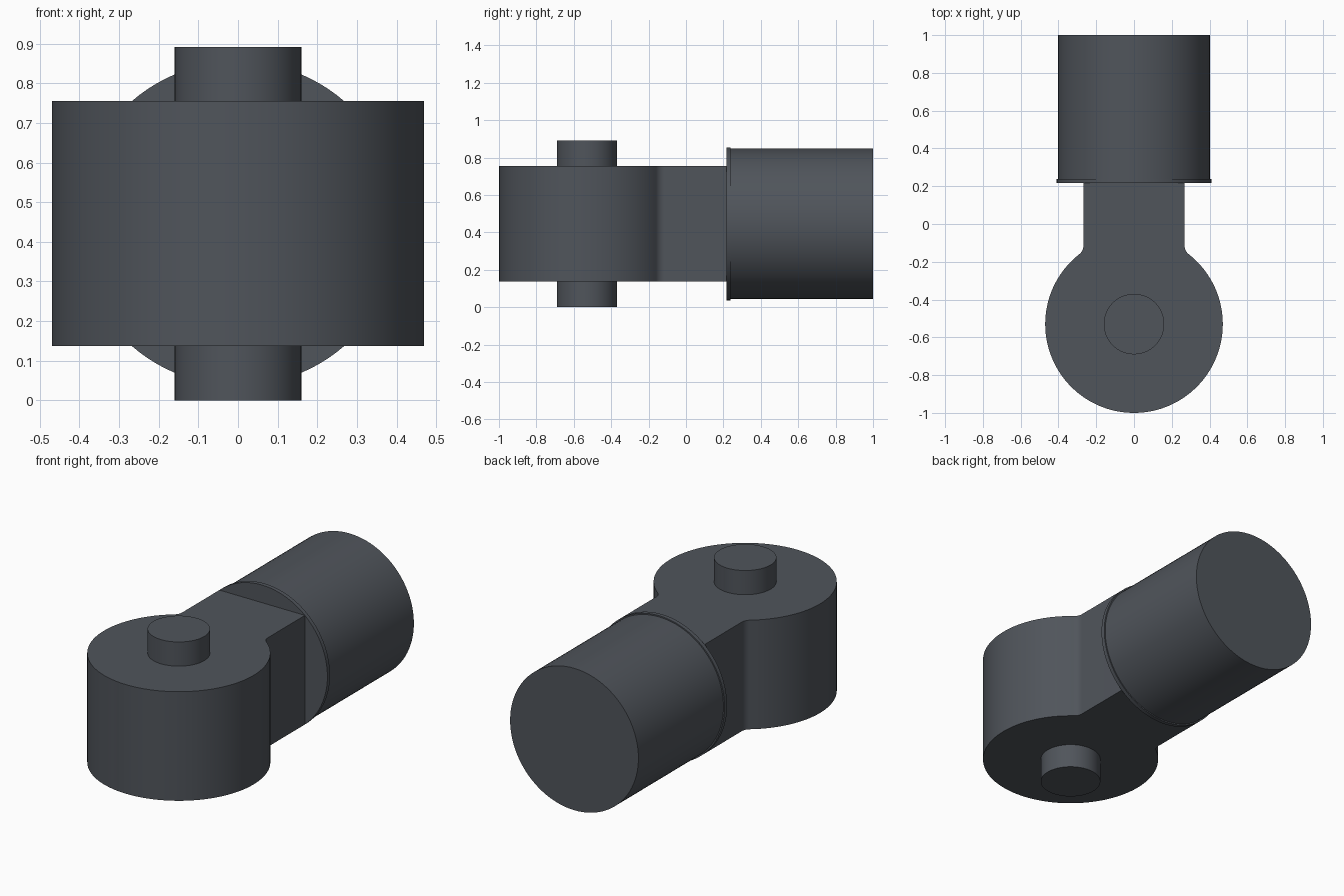
import bpy
import bmesh
import math

cube = bpy.data.objects.get("Cube")
if cube:
    bpy.data.objects.remove(cube, do_unlink=True)

# Main dimensions
MID_Z = 0.446
HEAD_Y, HEAD_R = -0.53, 0.47
NECK_HALF, NECK_END = 0.268, 0.225
FILLET = 0.055
BOTTOM, TOP = 0.137, 0.755

steel = bpy.data.materials.new("dark grey steel")
steel.use_nodes = True
COLOUR = (0.080, 0.090, 0.105, 1.0)
steel.diffuse_color = COLOUR
steel.node_tree.nodes["Principled BSDF"].inputs["Base Color"].default_value = COLOUR


def finish(obj, name):
    """Name, colour and smooth a part, keeping its edges sharp."""
    obj.name = obj.data.name = name
    obj.data.materials.append(steel)
    bpy.ops.object.select_all(action="DESELECT")
    obj.select_set(True)
    bpy.context.view_layer.objects.active = obj
    bpy.ops.object.shade_smooth_by_angle(angle=math.radians(30))


def cylinder(name, radius, length, centre, tilt=0.0):
    bpy.ops.mesh.primitive_cylinder_add(vertices=96, radius=radius, depth=length,
                                        location=centre, rotation=(tilt, 0, 0))
    finish(bpy.context.object, name)


def arc(cx, cy, r, start, end, steps):
    return [(cx + r * math.cos(start + (end - start) * i / steps),
             cy + r * math.sin(start + (end - start) * i / steps))
            for i in range(steps + 1)]


# Round head and neck: one keyhole outline with filleted inner corners
fx = NECK_HALF + FILLET
dy = math.sqrt((HEAD_R + FILLET) ** 2 - fx ** 2)
touch = math.atan2(dy, fx)
half = arc(0, HEAD_Y, HEAD_R, -math.pi / 2, touch, 56)
half += arc(fx, HEAD_Y + dy, FILLET, touch + math.pi, math.pi, 10)[1:]
half.append((NECK_HALF, NECK_END))
outline = half + [(-x, y) for x, y in reversed(half[1:])]

bm = bmesh.new()
base = bm.faces.new([bm.verts.new((x, y, BOTTOM)) for x, y in outline])
lifted = bmesh.ops.extrude_face_region(bm, geom=[base])["geom"]
bmesh.ops.translate(bm, vec=(0, 0, TOP - BOTTOM),
                    verts=[v for v in lifted if isinstance(v, bmesh.types.BMVert)])
bmesh.ops.recalc_face_normals(bm, faces=bm.faces)
mesh = bpy.data.meshes.new("head_and_neck")
bm.to_mesh(mesh)
bm.free()
head = bpy.data.objects.new("head_and_neck", mesh)
bpy.context.collection.objects.link(head)
finish(head, "head_and_neck")

# Pivot pin through the head
cylinder("pivot_pin", 0.16, 2 * MID_Z, (0, HEAD_Y, MID_Z))

# Thin collar and round shank along y
cylinder("collar", 0.409, 0.023, (0, 0.2275, MID_Z), math.pi / 2)
cylinder("shank", 0.402, 0.77, (0, 0.615, MID_Z), math.pi / 2)
